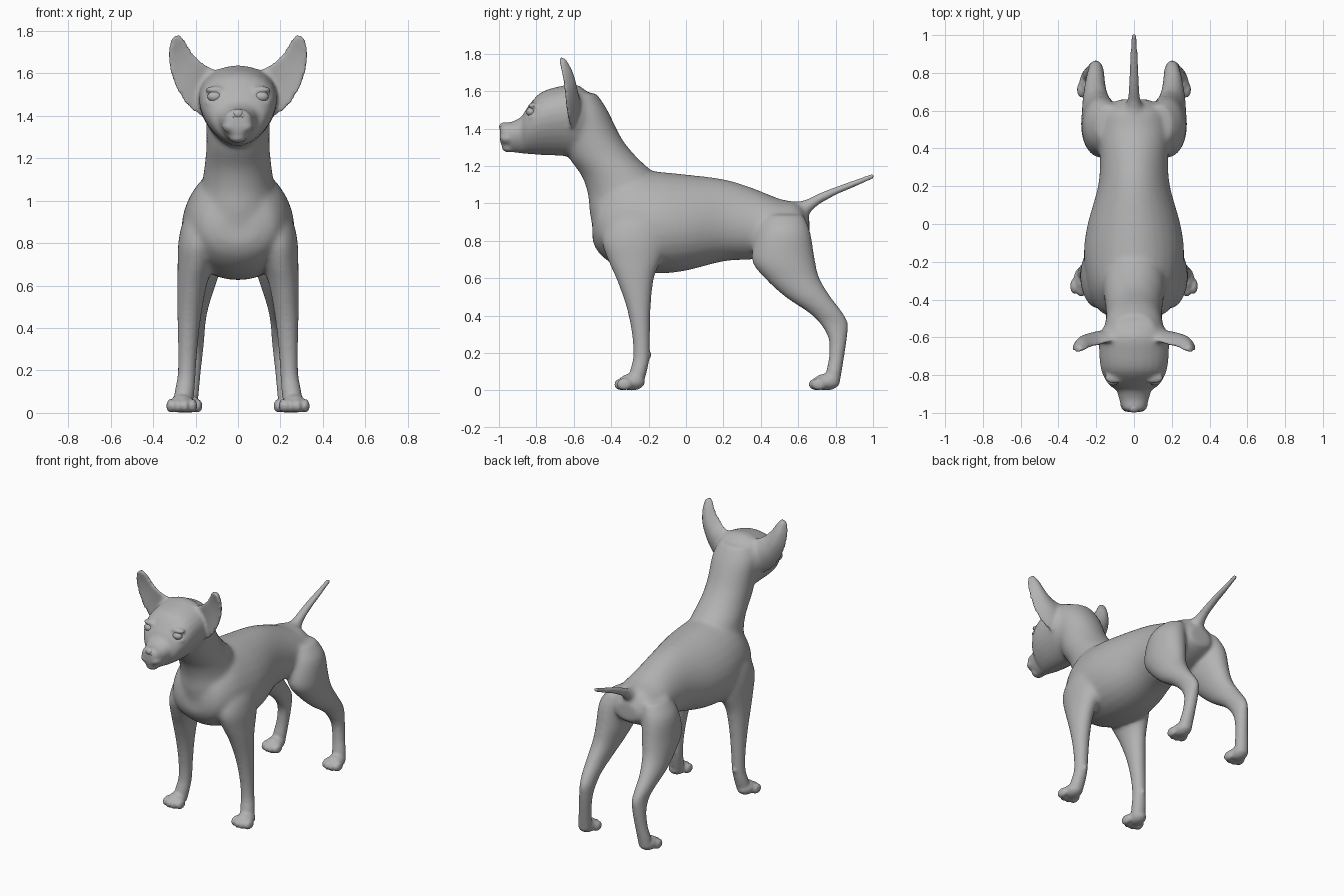
import bpy
import bmesh
import math
from mathutils import Matrix

cube = bpy.data.objects.get("Cube")
if cube:
    bpy.data.objects.remove(cube, do_unlink=True)

# One plain grey for the whole animal
grey = bpy.data.materials.new("plain grey")
grey.use_nodes = True
grey.diffuse_color = (0.45, 0.45, 0.45, 1)
grey.node_tree.nodes["Principled BSDF"].inputs["Base Color"].default_value = grey.diffuse_color

SIDES = (1, -1)


def refine(rows, steps=4):
    """Pass a smooth curve through the rows of a section table."""
    result = []
    for i in range(len(rows) - 1):
        a, b, c, d = (rows[min(max(i + k, 0), len(rows) - 1)] for k in (-1, 0, 1, 2))
        for s in range(steps):
            t = s / steps
            result.append([
                q + t / 2 * (r - p + t * (2 * p - 5 * q + 4 * r - w + t * (3 * (q - r) + w - p)))
                for p, q, r, w in zip(a, b, c, d)])
    result.append(list(rows[-1]))
    return result


def skin(bm, rings):
    """Bridge rings of points into a closed tube."""
    loops = [[bm.verts.new(p) for p in ring] for ring in rings]
    count = len(loops[0])
    for low, high in zip(loops, loops[1:]):
        for i in range(count):
            j = (i + 1) % count
            bm.faces.new((low[i], low[j], high[j], high[i]))
    bm.faces.new(loops[0][::-1])
    bm.faces.new(loops[-1])


def loft(bm, rows, axis, taper=0.0, side=1, count=28):
    """Rows hold position on the axis, low edge, high edge, half width and centre x."""
    rings = []
    for row in refine(rows):
        pos, low, high, width = row[:4]
        centre = row[4] if len(row) > 4 else 0
        ring = []
        for i in range(count):
            angle = math.tau * i / count
            up = math.sin(angle)
            x = side * (centre + width * math.cos(angle) * (1 + taper * up))
            other = (low + high) / 2 + (high - low) / 2 * up
            ring.append((x, pos, other) if axis == "y" else (x, other, pos))
        rings.append(ring)
    skin(bm, rings)


def ball(bm, centre, radii):
    matrix = Matrix.Translation(centre) @ Matrix.Diagonal((*radii, 1))
    bmesh.ops.create_uvsphere(bm, u_segments=24, v_segments=16, radius=1, matrix=matrix)


def make_object(name, bm):
    bmesh.ops.recalc_face_normals(bm, faces=bm.faces)
    mesh = bpy.data.meshes.new(name)
    bm.to_mesh(mesh)
    bm.free()
    obj = bpy.data.objects.new(name, mesh)
    bpy.context.collection.objects.link(obj)
    return obj


def finish(obj):
    obj.data.materials.clear()
    obj.data.materials.append(grey)
    for face in obj.data.polygons:
        face.use_smooth = True


torso = [(-.5, .8, .95, .09), (-.47, .74, 1.05, .17), (-.4, .68, 1.13, .22),
         (-.3, .64, 1.18, .25), (-.15, .625, 1.17, .265), (0, .64, 1.155, .245),
         (.2, .69, 1.13, .19), (.35, .7, 1.085, .18), (.5, .72, 1.025, .19),
         (.6, .76, 1, .16), (.66, .8, .92, .08)]
neck = [(.82, -.49, 0, .2), (.95, -.515, -.05, .2), (1.05, -.525, -.09, .175),
        (1.15, -.56, -.16, .16), (1.25, -.63, -.265, .15), (1.35, -.66, -.345, .15),
        (1.5, -.67, -.42, .15), (1.59, -.65, -.48, .11)]
head = [(-.995, 1.34, 1.4, .03), (-.98, 1.3, 1.43, .058), (-.93, 1.275, 1.437, .076),
        (-.88, 1.268, 1.465, .092), (-.85, 1.265, 1.51, .13), (-.78, 1.26, 1.59, .168),
        (-.68, 1.255, 1.625, .18), (-.58, 1.25, 1.635, .175), (-.49, 1.27, 1.56, .12)]
tail = [(.5, .82, 1.02, .09), (.58, .87, 1.01, .06), (.64, .92, 1.022, .042),
        (.7, .985, 1.05, .03), (.8, 1.045, 1.088, .024), (.9, 1.088, 1.124, .019),
        (1.005, 1.135, 1.162, .013)]
front_leg = [(1, -.36, -.1, .07, .13), (.9, -.42, -.1, .09, .17), (.8, -.45, -.1, .095, .187),
             (.7, -.42, -.13, .085, .2), (.6, -.375, -.17, .07, .217),
             (.45, -.32, -.188, .056, .23), (.3, -.288, -.193, .045, .237),
             (.18, -.282, -.195, .042, .242), (.1, -.3, -.21, .046, .252),
             (.03, -.31, -.23, .045, .26)]
hind_leg = [(.94, .42, .63, .07, .13), (.85, .38, .665, .1, .165), (.7, .35, .69, .102, .178),
            (.6, .42, .715, .086, .192), (.5, .53, .775, .067, .205), (.42, .65, .835, .052, .205),
            (.36, .715, .865, .044, .202), (.28, .762, .86, .041, .207),
            (.18, .765, .845, .04, .217), (.1, .75, .832, .044, .228), (.03, .74, .82, .044, .235)]
# Ear rows: inner edge x and z, outer edge x and z, front y, cup depth
ear = [(.05, 1.55, .13, 1.38, -.6, .03), (.12, 1.63, .21, 1.42, -.62, .045),
       (.17, 1.655, .27, 1.49, -.635, .05), (.215, 1.7, .315, 1.59, -.645, .045),
       (.24, 1.74, .327, 1.67, -.655, .036), (.26, 1.768, .325, 1.72, -.665, .026),
       (.28, 1.785, .315, 1.762, -.67, .015)]


def add_ear(bm, side, count=24):
    rings = []
    for x_in, z_in, x_out, z_out, front, cup in refine(ear):
        ring = []
        for i in range(count):
            angle = math.tau * i / count
            s = math.cos(angle)
            t = (s + 1) / 2
            bulge = cup * (1 - s * s) * (1 if math.sin(angle) > 0 else .25)
            y = front + bulge + .012 * math.sin(angle)
            ring.append((side * (x_in + t * (x_out - x_in)), y, z_in + t * (z_out - z_in)))
        rings.append(ring)
    skin(bm, rings)


def add_paw(bm, x, y, side, gap):
    ball(bm, (side * x, y + .06, .045), (.054, .07, .045))
    for i in (-1.5, -.5, .5, 1.5):
        ball(bm, (side * (x + i * gap), y + abs(i) * .014, .033), (.022, .042, .033))


# Body: trunk, neck, head, tail, ears and legs fused into one skin
bm = bmesh.new()
loft(bm, torso, "y", taper=-.1)
loft(bm, neck, "z")
loft(bm, head, "y", taper=.22)
loft(bm, tail, "y")
ball(bm, (0, -.945, 1.298), (.042, .04, .026))
for side in SIDES:
    add_ear(bm, side)
    loft(bm, front_leg, "z", side=side)
    loft(bm, hind_leg, "z", side=side)
    add_paw(bm, .265, -.35, side, .034)
    add_paw(bm, .235, .69, side, .03)
    # Wrist pad, lip, brow and lower lid
    ball(bm, (side * .24, -.2, .19), (.016, .016, .02))
    ball(bm, (side * .032, -.952, 1.35), (.042, .045, .034))
    ball(bm, (side * .105, -.815, 1.522), (.05, .03, .018))
    ball(bm, (side * .112, -.82, 1.462), (.045, .026, .014))
body = make_object("body", bm)

remesh = body.modifiers.new("fuse", "REMESH")
remesh.mode = "VOXEL"
remesh.voxel_size = .009
graph = bpy.context.evaluated_depsgraph_get()
fused = bpy.data.meshes.new_from_object(body.evaluated_get(graph))
body.modifiers.clear()
body.data = fused


def softness(p):
    """Blend the trunk strongly; keep face, ears, tail and feet crisp."""
    if p.z > 1.4 and abs(p.x) > .16:
        return .12
    weight = min(max((p.z - .3) / .3, .05), 1)
    weight *= min(max((p.y + .78) / .2, .1), 1)
    if p.z > .9:
        weight *= min(max((.76 - p.y) / .12, .05), 1)
    return weight


group = body.vertex_groups.new(name="soft")
for v in fused.vertices:
    group.add([v.index], softness(v.co), "REPLACE")
blend = body.modifiers.new("blend joints", "SMOOTH")
blend.factor, blend.iterations, blend.vertex_group = .5, 36, "soft"
polish = body.modifiers.new("polish", "SMOOTH")
polish.factor, polish.iterations = .5, 3
finish(body)


def detail(name, *balls):
    bm = bmesh.new()
    for centre, radii in balls:
        ball(bm, centre, radii)
    finish(make_object(name, bm))


# Eyes and nose
for name, side in zip(("left_eye", "right_eye"), SIDES):
    detail(name, ((side * .11, -.828, 1.49), (.034, .026, .025)))
detail("nose", ((0, -.973, 1.408), (.03, .026, .025)),
       ((.02, -.972, 1.4), (.018, .024, .018)), ((-.02, -.972, 1.4), (.018, .024, .018)))
